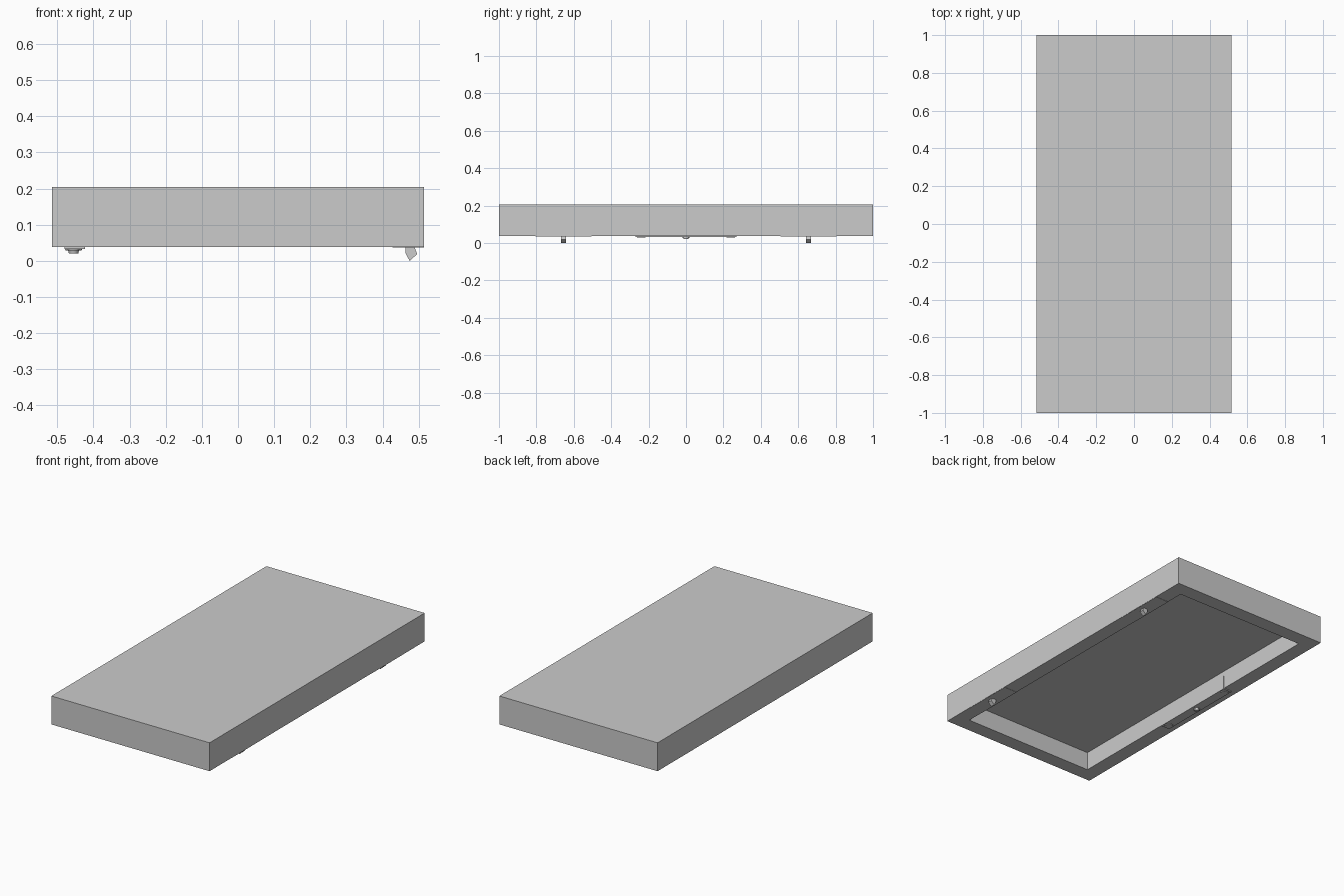
import bpy, bmesh
from math import pi

if "Cube" in bpy.data.objects:
    bpy.data.objects.remove(bpy.data.objects["Cube"])

W, L = 0.515, 1.0           # half width, half length
B = 0.087                   # frame board width
Z0, Z1, Z2 = 0.038, 0.194, 0.205


def finish(name, bm):
    bmesh.ops.recalc_face_normals(bm, faces=bm.faces)
    me = bpy.data.meshes.new(name)
    bm.to_mesh(me)
    bm.free()
    ob = bpy.data.objects.new(name, me)
    bpy.context.collection.objects.link(ob)
    return ob


def box(name, x, y, z):
    bm = bmesh.new()
    bmesh.ops.create_cube(bm, size=1)
    for v in bm.verts:
        v.co = [r[0] if c < 0 else r[1] for c, r in zip(v.co, (x, y, z))]
    return finish(name, bm)


def ring(name, hx, hy, w, z0, z1):
    # rectangular tube swept from a four-point section around the corners
    bm = bmesh.new()
    loops = [[bm.verts.new((sx * (hx - i), sy * (hy - i), z))
              for i, z in ((0, z0), (0, z1), (w, z1), (w, z0))]
             for sx, sy in ((-1, -1), (1, -1), (1, 1), (-1, 1))]
    for k in range(4):
        a, b = loops[k], loops[(k + 1) % 4]
        for j in range(4):
            n = (j + 1) % 4
            bm.faces.new((a[j], a[n], b[n], b[j]))
    return finish(name, bm)


def extrude_y(name, profile, y0, y1):
    bm = bmesh.new()
    f = bm.faces.new([bm.verts.new((x, y0, z)) for x, z in profile])
    g = bmesh.ops.extrude_face_region(bm, geom=[f])["geom"]
    bmesh.ops.translate(bm, vec=(0, y1 - y0, 0),
                        verts=[v for v in g if isinstance(v, bmesh.types.BMVert)])
    return finish(name, bm)


def disc(name, x, y, z0, z1, r_low, r_high, n=16):
    bpy.ops.mesh.primitive_cone_add(vertices=n, radius1=r_low, radius2=r_high,
                                    depth=z1 - z0, location=(x, y, (z0 + z1) / 2))
    ob = bpy.context.object
    ob.name = name
    bpy.ops.object.shade_smooth_by_angle()
    return ob


# Main body: side frame, recessed underside panel and top sheet
ring("side_frame", W, L, B, Z0, Z1)
box("recessed_panel", (-W + B, W - B), (-L + B, L - B), (0.147, Z1))
box("top_sheet", (-W, W), (-L, L), (Z1, Z2))

# Angle bracket on the left board with its knob and screws
xi = -W + B
extrude_y("angle_bracket", [(-0.48, 0.033), (xi + 0.004, 0.033), (xi + 0.004, 0.115),
                            (xi, 0.115), (xi, Z0), (-0.48, Z0)], -0.27, 0.27)
disc("lock_knob_base", -0.455, 0, 0.028, 0.034, 0.018, 0.018)
disc("lock_knob", -0.455, 0, 0.021, 0.028, 0.013, 0.015)
for s in (-1, 1):
    disc("bracket_screw", -0.455, s * 0.24, 0.029, 0.034, 0.022, 0.024)

# Right board: mounting plates and angled catch feet
for s in (-1, 1):
    c = s * 0.655
    box("catch_plate", (W - B, W - 0.001), (c - 0.15, c + 0.15), (0.0365, 0.041))
    extrude_y("catch_foot", [(0.464, Z0), (0.488, Z0), (0.496, 0.019),
                             (0.475, 0.0), (0.464, 0.02)], c - 0.013, c + 0.013)
